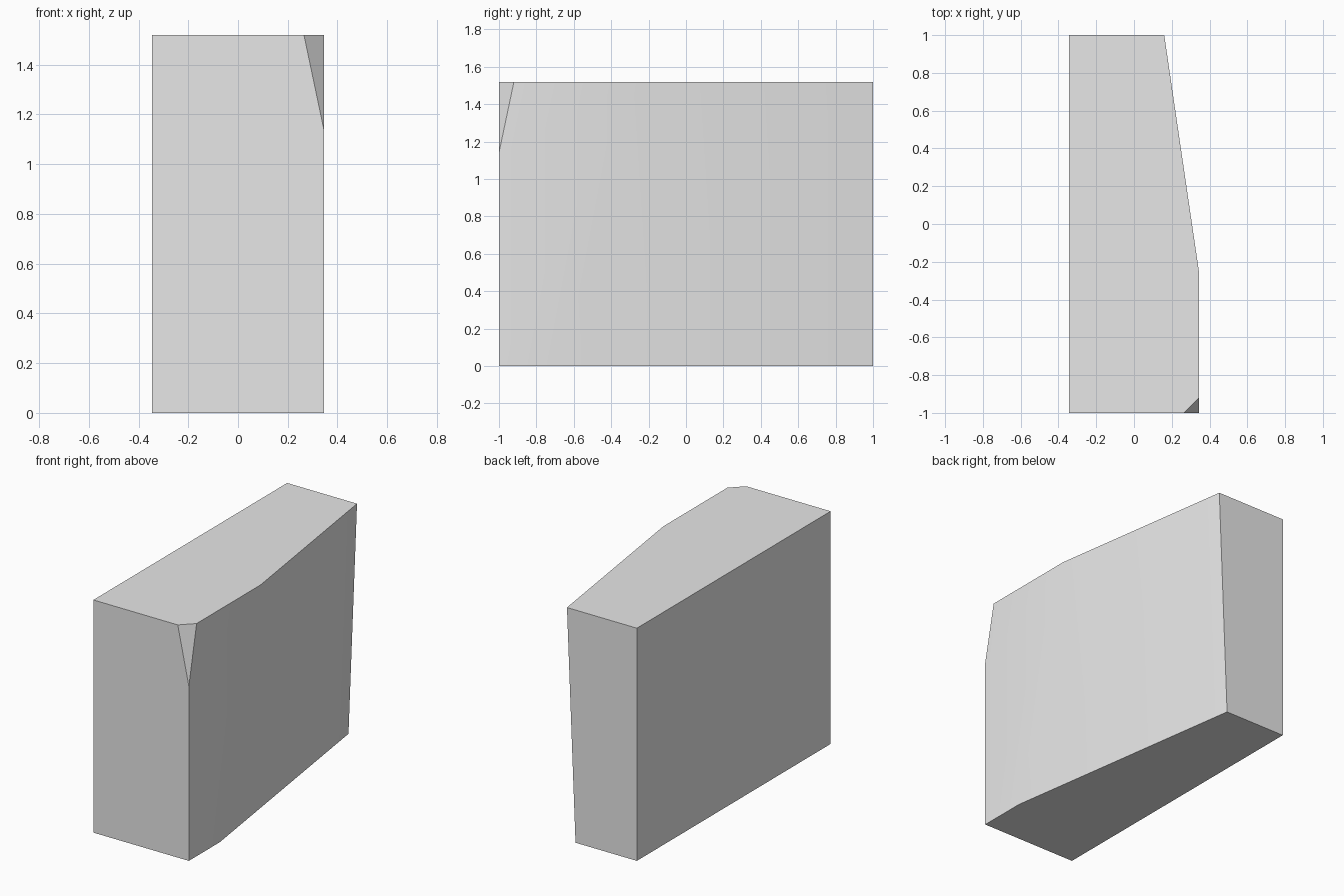
import bpy
import bmesh
from mathutils import Vector

cube = bpy.data.objects.get("Cube")
if cube:
    bpy.data.objects.remove(cube, do_unlink=True)

WIDTH, DEPTH, HEIGHT = 0.69, 2.0, 1.52

# Plain grey material
grey = bpy.data.materials.new("light_grey")
grey.use_nodes = True
colour = (0.8, 0.8, 0.8, 1.0)
grey.diffuse_color = colour
grey.node_tree.nodes["Principled BSDF"].inputs["Base Color"].default_value = colour


def slice_off(bm, a, b, c):
    """Cut along the plane through three points, drop the +x side and cap it."""
    a, b, c = Vector(a), Vector(b), Vector(c)
    normal = (b - a).cross(c - a).normalized()
    if normal.x < 0:
        normal.negate()
    cut = bmesh.ops.bisect_plane(
        bm, geom=bm.verts[:] + bm.edges[:] + bm.faces[:], dist=1e-5,
        plane_co=a, plane_no=normal, clear_outer=True)
    rim = [e for e in cut["geom_cut"] if isinstance(e, bmesh.types.BMEdge)]
    bmesh.ops.holes_fill(bm, edges=rim, sides=0)


# Solid block standing on the ground
bm = bmesh.new()
bmesh.ops.create_cube(bm, size=1)
bmesh.ops.scale(bm, vec=(WIDTH, DEPTH, HEIGHT), verts=bm.verts)
bmesh.ops.translate(bm, vec=(0, 0, HEIGHT / 2), verts=bm.verts)

side, front, back = WIDTH / 2, -DEPTH / 2, DEPTH / 2

# Slanted facet narrowing the block toward the back
slice_off(bm, (side, -0.68, 0), (side, -0.26, HEIGHT), (0.16, back, HEIGHT))

# Small chipped corner at the front top
slice_off(bm, (side - 0.08, front, HEIGHT), (side, front + 0.08, HEIGHT),
          (side, front, 1.14))

bmesh.ops.recalc_face_normals(bm, faces=bm.faces)
mesh = bpy.data.meshes.new("cut_block")
bm.to_mesh(mesh)
bm.free()
mesh.materials.append(grey)

block = bpy.data.objects.new("cut_block", mesh)
bpy.context.collection.objects.link(block)
bpy.ops.object.select_all(action="DESELECT")
block.select_set(True)
bpy.context.view_layer.objects.active = block

# Soft crease beside the facet, hard edges elsewhere
bpy.ops.object.shade_smooth_by_angle(angle=0.26)
